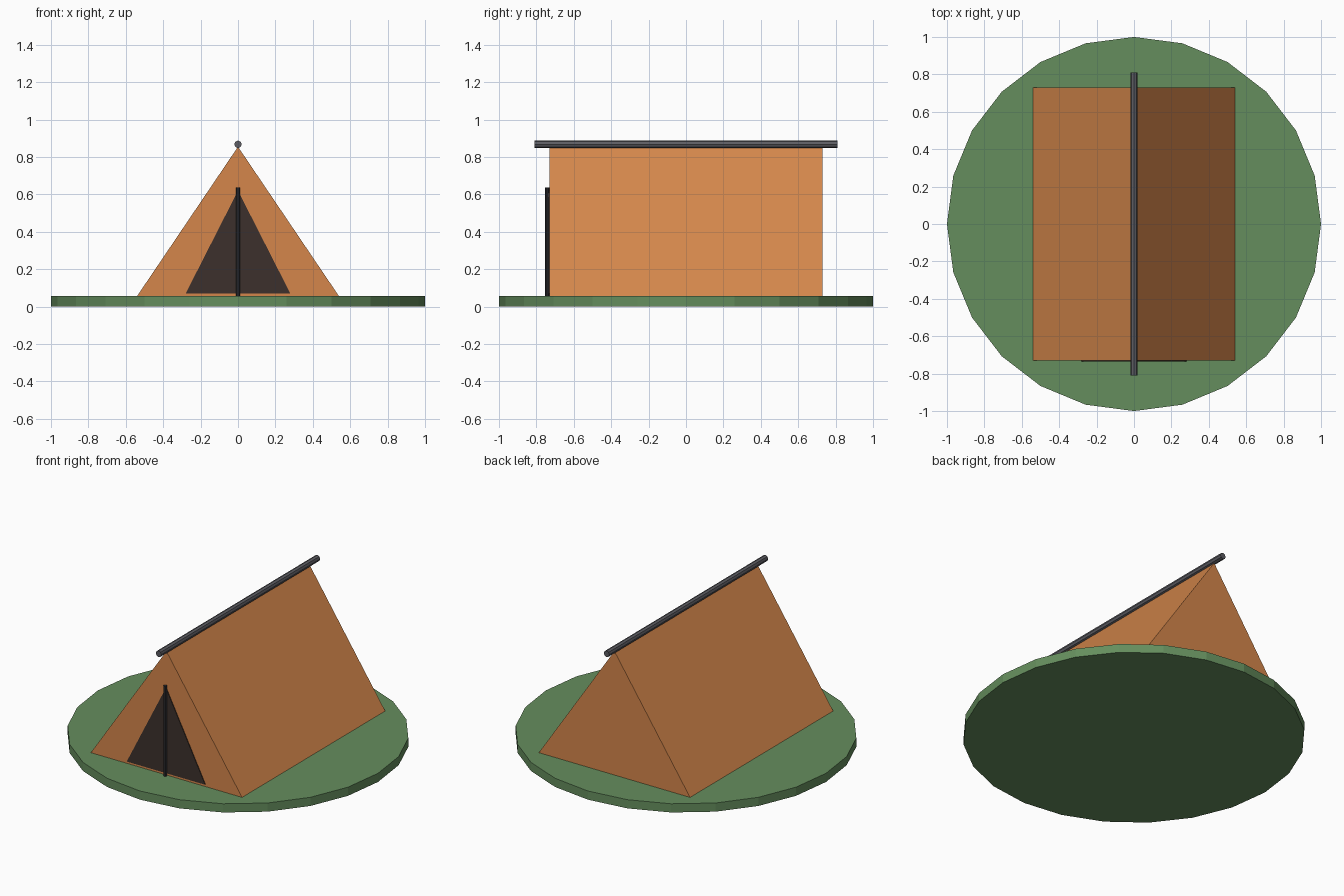
import bpy
import math

if "Cube" in bpy.data.objects:
    bpy.data.objects.remove(bpy.data.objects["Cube"])


def material(name, color):
    m = bpy.data.materials.new(name)
    m.diffuse_color = (*color, 1)
    m.use_nodes = True
    m.node_tree.nodes["Principled BSDF"].inputs["Base Color"].default_value = m.diffuse_color
    return m


def rod(name, sides, radius, length, loc, mat, rot=(0, 0, 0)):
    bpy.ops.mesh.primitive_cylinder_add(vertices=sides, radius=radius, depth=length,
                                        location=loc, rotation=rot)
    ob = bpy.context.object
    ob.name = name
    ob.data.materials.append(mat)
    return ob


def tri_prism(name, half_width, z0, z1, y0, y1, mat):
    verts = [(x, y, z) for y in (y0, y1)
             for x, z in ((-half_width, z0), (half_width, z0), (0, z1))]
    faces = [(0, 1, 2), (5, 4, 3), (0, 3, 4, 1), (1, 4, 5, 2), (2, 5, 3, 0)]
    me = bpy.data.meshes.new(name)
    me.from_pydata(verts, [], faces)
    me.materials.append(mat)
    ob = bpy.data.objects.new(name, me)
    bpy.context.collection.objects.link(ob)
    return ob


grass = material("grass", (0.13, 0.27, 0.11))
canvas = material("canvas", (0.66, 0.24, 0.07))
dark = material("dark_opening", (0.045, 0.03, 0.025))
metal = material("pole_grey", (0.11, 0.11, 0.125))
zip_grey = material("zip_grey", (0.03, 0.03, 0.035))

# Round grass base, first vertex on the x axis
rod("grass_base", 24, 1.0, 0.056, (0, 0, 0.028), grass, (0, 0, math.pi / 2))

# Tent body and dark doorway
tri_prism("tent_body", 0.54, 0.056, 0.855, -0.73, 0.73, canvas)
tri_prism("doorway", 0.28, 0.07, 0.62, -0.735, -0.729, dark)

# Ridge pole and upright door pole
rod("ridge_pole", 8, 0.02, 1.62, (0, 0, 0.868), metal, (math.pi / 2, 0, 0))
rod("door_pole", 8, 0.011, 0.582, (0, -0.742, 0.347), zip_grey)
